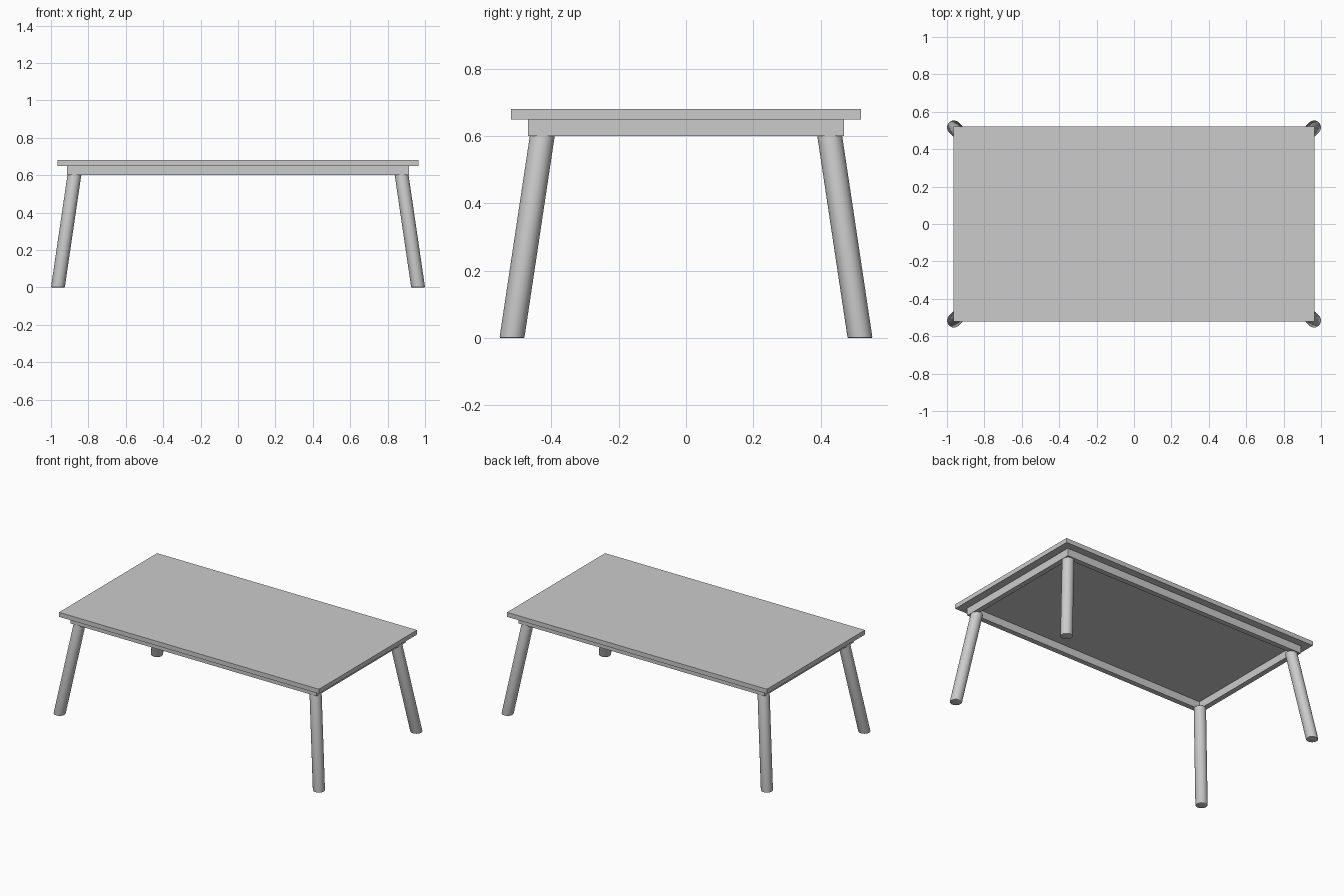
import bpy
import bmesh
from mathutils import Matrix

cube = bpy.data.objects.get("Cube")
if cube:
    bpy.data.objects.remove(cube, do_unlink=True)

# Single plain grey finish
grey = bpy.data.materials.new("light_grey")
grey.use_nodes = True
color = (0.6, 0.6, 0.6, 1)
grey.diffuse_color = color
grey.node_tree.nodes["Principled BSDF"].inputs["Base Color"].default_value = color

TOP_X, TOP_Y = 0.965, 0.52
RAIL_X, RAIL_Y, RAIL_T = 0.913, 0.47, 0.035
RAIL_Z, TOP_Z, HEIGHT = 0.6, 0.65, 0.68
RADIUS = 0.037


def finish(name, bm):
    bmesh.ops.recalc_face_normals(bm, faces=bm.faces)
    mesh = bpy.data.meshes.new(name)
    bm.to_mesh(mesh)
    bm.free()
    mesh.materials.append(grey)
    obj = bpy.data.objects.new(name, mesh)
    bpy.context.collection.objects.link(obj)
    return obj


# Table top: flat slab
bm = bmesh.new()
bmesh.ops.create_cube(bm, size=2)
bmesh.ops.scale(bm, vec=(TOP_X, TOP_Y, (HEIGHT - TOP_Z) / 2), verts=bm.verts)
bmesh.ops.translate(bm, vec=(0, 0, (HEIGHT + TOP_Z) / 2), verts=bm.verts)
finish("table_top", bm)

# Apron: mitred rectangular frame, extruded up to the slab
bm = bmesh.new()
corners = ((-1, -1), (1, -1), (1, 1), (-1, 1))
outer = [bm.verts.new((sx * RAIL_X, sy * RAIL_Y, RAIL_Z)) for sx, sy in corners]
inner = [bm.verts.new((sx * (RAIL_X - RAIL_T), sy * (RAIL_Y - RAIL_T), RAIL_Z))
         for sx, sy in corners]
for i in range(4):
    j = (i + 1) % 4
    bm.faces.new((outer[i], outer[j], inner[j], inner[i]))
ring = bmesh.ops.extrude_face_region(bm, geom=bm.faces[:], use_keep_orig=True)
raised = [g for g in ring["geom"] if isinstance(g, bmesh.types.BMVert)]
bmesh.ops.translate(bm, vec=(0, 0, TOP_Z - RAIL_Z), verts=raised)
finish("apron", bm)


# Legs: cylinders splayed outward by shearing, feet flat on the floor
def make_leg(name, sx, sy):
    bm = bmesh.new()
    bmesh.ops.create_cone(bm, cap_ends=True, segments=32, radius1=RADIUS,
                          radius2=RADIUS, depth=RAIL_Z,
                          matrix=Matrix.Translation((0, 0, RAIL_Z / 2)))
    foot = [e for e in bm.edges if all(v.co.z < 0.01 for v in e.verts)]
    bmesh.ops.bevel(bm, geom=foot, offset=0.004, segments=2, profile=0.5,
                    affect='EDGES')
    for v in bm.verts:
        t = v.co.z / RAIL_Z
        v.co.x += sx * (0.963 - 0.088 * t)
        v.co.y += sy * (0.517 - 0.09 * t)
    leg = finish(name, bm)
    bpy.ops.object.select_all(action='DESELECT')
    leg.select_set(True)
    bpy.context.view_layer.objects.active = leg
    bpy.ops.object.shade_smooth_by_angle(angle=0.7)


for side, sx in (("left", 1), ("right", -1)):
    for end, sy in (("front", -1), ("back", 1)):
        make_leg(f"{end}_{side}_leg", sx, sy)
